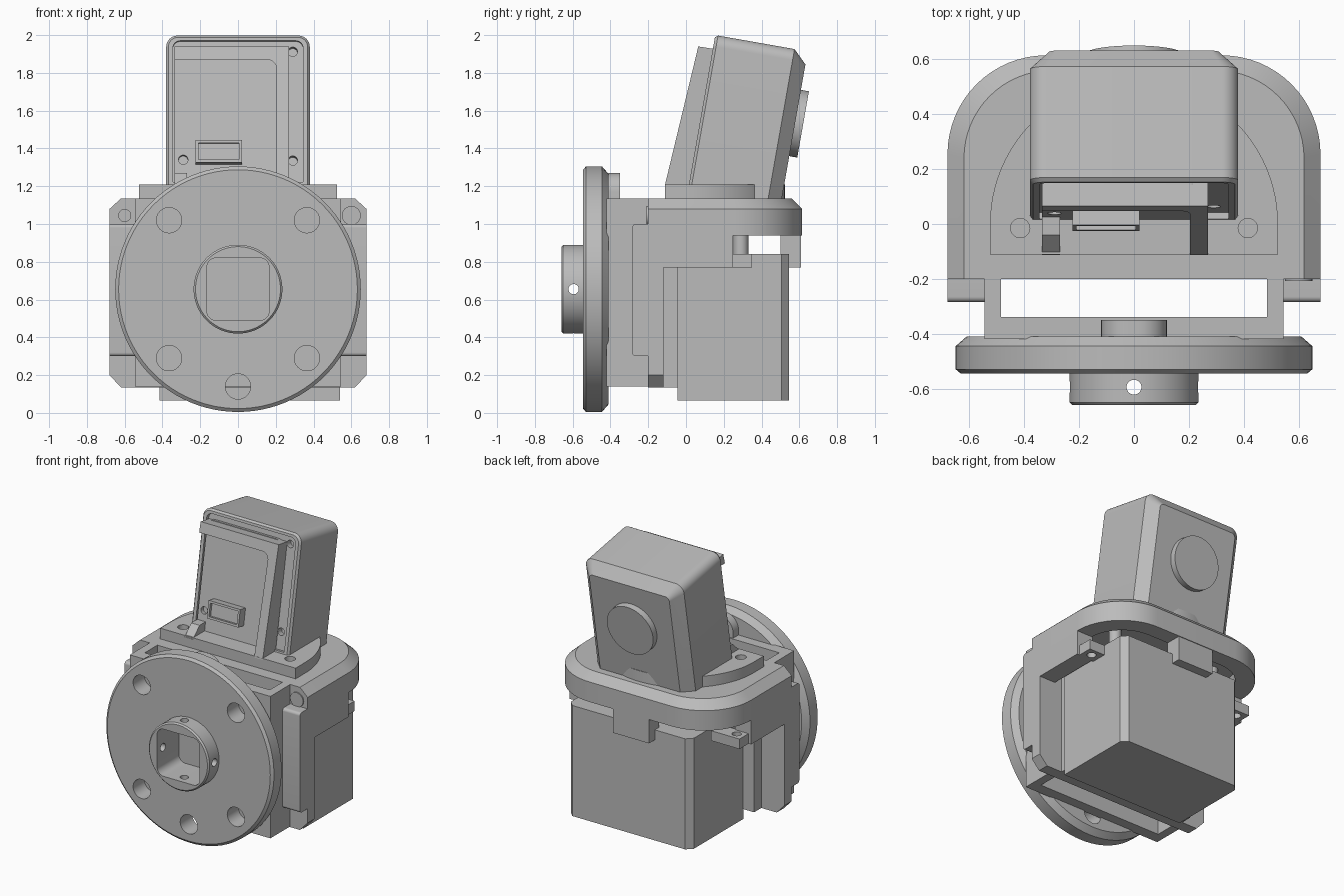
import bpy, bmesh, math
from mathutils import Matrix, Vector

cube = bpy.data.objects.get("Cube")
if cube:
    bpy.data.objects.remove(cube, do_unlink=True)

GREY = (0.5, 0.5, 0.5, 1)
mat = bpy.data.materials.new("plain grey")
mat.use_nodes = True
mat.diffuse_color = GREY
mat.node_tree.nodes["Principled BSDF"].inputs["Base Color"].default_value = GREY


def place(axis, p, t):
    """Put a 2D profile point at distance t along an axis."""
    return Vector({"x": (t, p[0], p[1]), "y": (p[0], t, p[1]), "z": (p[0], p[1], t)}[axis])


def loft(name, axis, sections, matrix=Matrix()):
    """Closed solid through (distance, profile) sections."""
    bm = bmesh.new()
    rings = [[bm.verts.new(matrix @ place(axis, p, t)) for p in prof] for t, prof in sections]
    n = len(rings[0])
    for a, b in zip(rings, rings[1:]):
        for i in range(n):
            j = (i + 1) % n
            bm.faces.new((a[i], a[j], b[j], b[i]))
    bm.faces.new(rings[0])
    bm.faces.new(rings[-1])
    bmesh.ops.recalc_face_normals(bm, faces=bm.faces)
    mesh = bpy.data.meshes.new(name)
    bm.to_mesh(mesh)
    bm.free()
    mesh.materials.append(mat)
    obj = bpy.data.objects.new(name, mesh)
    bpy.context.collection.objects.link(obj)
    return obj


def prism(name, axis, a, b, prof, matrix=Matrix()):
    return loft(name, axis, [(a, prof), (b, prof)], matrix)


def rect(x0, x1, y0, y1, radii=(0, 0, 0, 0), steps=8):
    """Rectangle profile, corners rounded from bottom left, anticlockwise."""
    pts = []
    corners = ((x0, y0, 1, 1), (x1, y0, -1, 1), (x1, y1, -1, -1), (x0, y1, 1, -1))
    for k, ((x, y, sx, sy), r) in enumerate(zip(corners, radii)):
        if r == 0:
            pts.append((x, y))
            continue
        for s in range(steps + 1):
            a = math.pi + (k + s / steps) * math.pi / 2
            pts.append((x + sx * r + r * math.cos(a), y + sy * r + r * math.sin(a)))
    return pts


def box(name, x0, x1, y0, y1, z0, z1):
    return prism(name, "z", z0, z1, rect(x0, x1, y0, y1))


def circle(cx, cy, r, n=32):
    return [(cx + r * math.cos(math.tau * i / n), cy + r * math.sin(math.tau * i / n)) for i in range(n)]


def cut(obj, *cutters):
    bpy.context.view_layer.objects.active = obj
    for c in cutters:
        m = obj.modifiers.new("cut", "BOOLEAN")
        m.operation, m.solver, m.object = "DIFFERENCE", "EXACT", c
        bpy.ops.object.modifier_apply(modifier=m.name)
        bpy.data.objects.remove(c, do_unlink=True)


# Front flange disc and hub, with bolt holes and a square socket
CZ = 0.655


def ring(r):
    return circle(0, CZ, r, 96)


disc = loft("front_disc", "y", [(-0.545, ring(0.632)), (-0.53, ring(0.65)), (-0.445, ring(0.65)),
                                (-0.41, ring(0.61))])
hub = loft("disc_hub", "y", [(-0.66, ring(0.225)), (-0.65, ring(0.235)), (-0.54, ring(0.235))])
bolts = [(sx * 0.365, CZ + sz * 0.365) for sx in (-1, 1) for sz in (-1, 1)] + [(0, 0.14)]
cut(disc, *[prism("hole", "y", -0.7, -0.3, circle(x, z, 0.067)) for x, z in bolts])
for part in (disc, hub):
    cut(part, prism("socket", "y", -0.7, -0.3, rect(-0.165, 0.165, CZ - 0.165, CZ + 0.165, (0.05,) * 4)))
cut(hub, prism("hole", "x", -0.4, 0.4, circle(-0.595, CZ, 0.027)),
    prism("hole", "z", 0.3, 1, circle(0, -0.595, 0.027)))

# Open frame behind the disc, with a rounded lug on top
frame = box("front_frame", -0.545, 0.545, -0.42, -0.2, 0.14, 1.135)
cut(frame, box("slot", -0.485, 0.485, -0.34, -0.1, 0, 1.3))
prism("frame_lug", "y", -0.41, -0.35, rect(-0.12, 0.12, 1.1, 1.27, (0, 0, 0.1, 0.1)))

# Main bracket: front wall, top plate with chamfered rim, side legs
wall = prism("front_wall", "y", -0.2, -0.12,
             [(-0.62, 0.135), (0.62, 0.135), (0.68, 0.2), (0.68, 1.08), (0.62, 1.135),
              (-0.62, 1.135), (-0.68, 1.08), (-0.68, 0.2)])
cut(wall, *[prism("hole", "y", -0.3, -0.15, circle(s * 0.6, 1.045, 0.032)) for s in (-1, 1)])
plate_low = rect(-0.68, 0.68, -0.13, 0.615, (0, 0, 0.36, 0.36), 16)
plate_top = rect(-0.62, 0.62, -0.13, 0.56, (0, 0, 0.32, 0.32), 16)
plate = loft("top_plate", "z", [(0.94, plate_low), (1.08, plate_low), (1.135, plate_top)])
cut(plate, prism("pocket", "z", 0.9, 1.04, rect(-0.56, 0.56, 0, 0.5, (0, 0, 0.26, 0.26))))
box("back_tab", -0.14, 0.14, 0.5, 0.61, 0.77, 0.96)
box("motor_mount", -0.5, 0.5, -0.13, -0.04, 0.135, 0.95)
for side, s in (("right", -1), ("left", 1)):
    def span(a, b):
        return sorted((s * a, s * b))
    box(side + "_leg", *span(0.555, 0.68), -0.13, 0.25, 0.77, 0.95)
    ear = box(side + "_ear", *span(0.44, 0.66), 0.24, 0.35, 0.77, 0.84)
    cut(ear, prism("hole", "z", 0.7, 0.9, circle(s * 0.6, 0.295, 0.03)))
    prism(side + "_post", "z", 0.83, 1.05, circle(s * 0.4, 0.29, 0.04))
    prism(side + "_pad", "x", *span(0.54, 0.68), rect(-0.285, -0.19, 0.3, 1.0, (0.02, 0, 0, 0.02)))
    prism(side + "_screw_rim", "y", -0.208, -0.195, circle(s * 0.6, 1.045, 0.05)) if s > 0 else None

# Motor block with chamfered back corners
prism("motor_block", "z", 0.065, 0.84,
      [(-0.415, -0.045), (0.54, -0.045), (0.54, 0.505), (0.5, 0.545), (-0.375, 0.545), (-0.415, 0.505)])

# Half-round base of the upper housing
base_pts = [(x, y) for x, y in circle(0, 0, 0.525, 96) if y >= -0.001]
base = prism("housing_base", "z", 1.12, 1.21, [(0.525, -0.112)] + base_pts + [(-0.525, -0.112)])
cut(base, *[prism("hole", "z", 1.15, 1.3, circle(s * 0.415, -0.015, 0.035)) for s in (-1, 1)])

# Tilted housing, chamfered towards the back, recessed in front
tilt = Matrix.Translation((0, 0.155, 2)) @ Matrix.Rotation(math.radians(-10), 4, "X")


def shell(inset, r):
    return rect(inset - 0.38, 0.38 - inset, -0.88, -inset, (0, 0, r, r))


housing = loft("housing", "y", [(0, shell(0.012, 0.05)), (0.015, shell(0, 0.06)),
                                (0.426, shell(0, 0.06)), (0.497, shell(0.07, 0.03))], tilt)
cut(housing, prism("recess", "y", -0.1, 0.025, rect(-0.345, 0.345, -0.79, -0.03, (0, 0, 0.04, 0.04)), tilt))
cut(housing, *[prism("hole", "y", -0.1, 0.07, circle(x, v, 0.025), tilt)
               for x, v in ((-0.29, -0.67), (0.29, -0.67), (0.29, -0.085))])
prism("back_button", "y", 0.48, 0.54, circle(0, -0.385, 0.178, 64), tilt)

# Front panel with a tapering rib, top bar, gusset and connector
panel = prism("front_panel", "y", 0, 0.04, rect(-0.335, 0.24, -0.8, -0.07, (0, 0, 0.04, 0.04)), tilt)
cut(panel, prism("hole", "y", -0.1, 0.03, circle(-0.29, -0.67, 0.025), tilt))
rim = prism("panel_rim", "x", -0.335, 0.27, [(-0.113, 1.2), (0.065, 1.94), (0.16, 1.925), (0.03, 1.2)])
cut(rim, prism("opening", "y", -0.3, 0.3, rect(-0.4, 0.205, 1.0, 1.87, (0, 0, 0.05, 0))))
prism("panel_gusset", "x", -0.335, -0.27, [(-0.113, 1.2), (-0.04, 1.27), (0.04, 1.27), (0.04, 1.2)])
connector = prism("connector", "y", -0.06, 0.03, rect(-0.225, 0.02, -0.695, -0.575), tilt)
cut(connector, prism("opening", "y", -0.1, -0.04, rect(-0.21, 0.005, -0.68, -0.59), tilt))

# Smooth round surfaces, keep edges sharp
bpy.ops.object.select_all(action="DESELECT")
for obj in bpy.context.collection.objects:
    if obj.type == "MESH" and mat.name in obj.data.materials:
        obj.select_set(True)
        bpy.context.view_layer.objects.active = obj
bpy.ops.object.shade_smooth_by_angle()
